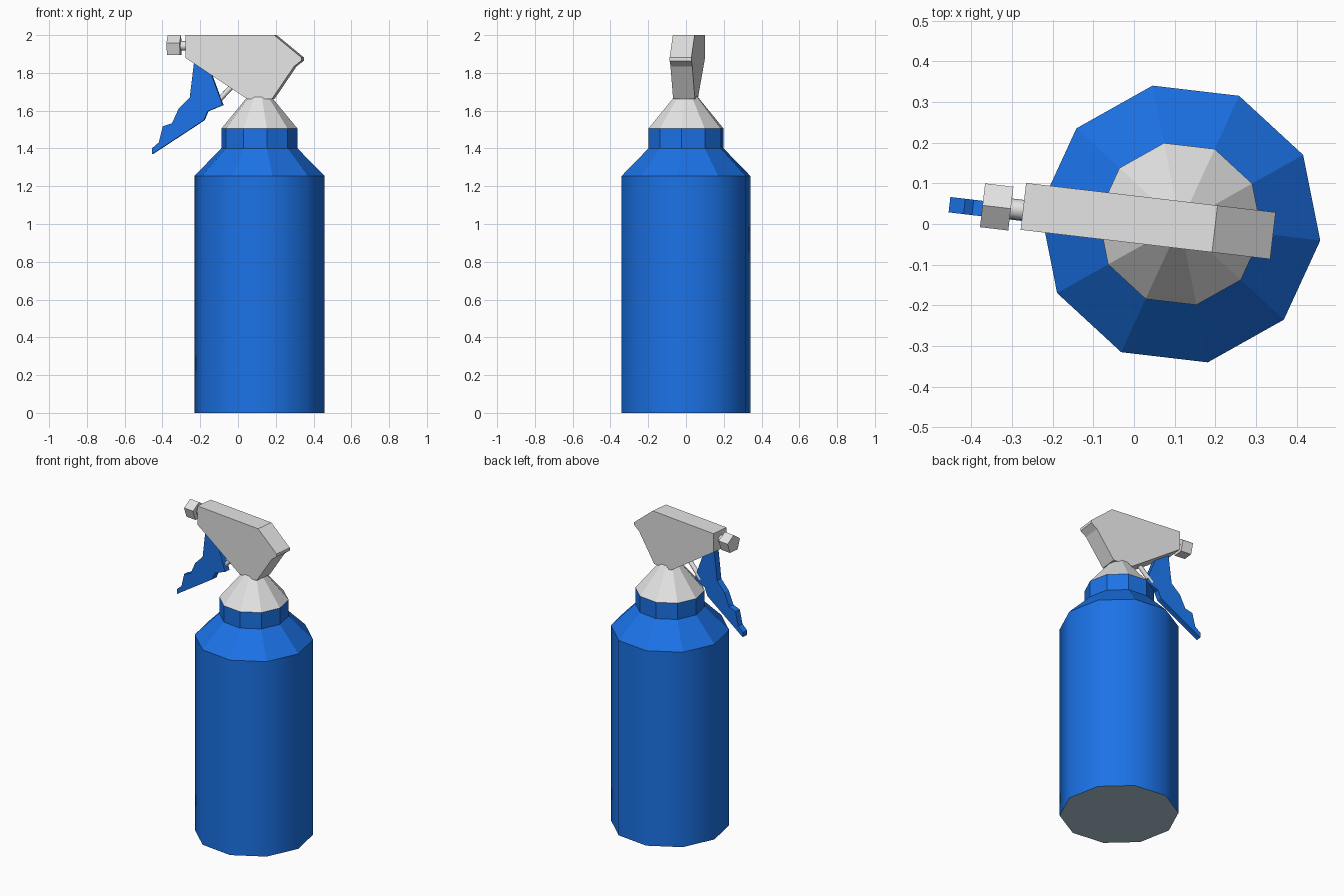
import bpy, bmesh, math
from mathutils import Matrix, Vector

if "Cube" in bpy.data.objects:
    bpy.data.objects.remove(bpy.data.objects["Cube"])

# Bottle axis position and slight turn of the whole model
PLACE = Matrix.Translation((0.1135, 0, 0)) @ Matrix.Rotation(math.radians(-6.7), 4, 'Z')


def material(name, rgb):
    m = bpy.data.materials.new(name)
    m.diffuse_color = (*rgb, 1)
    m.use_nodes = True
    m.node_tree.nodes["Principled BSDF"].inputs["Base Color"].default_value = m.diffuse_color
    return m


BLUE = material("blue plastic", (0.011, 0.17, 0.8))
GREY = material("light grey plastic", (0.78, 0.78, 0.78))
BASE = material("dull grey base", (0.43, 0.60, 0.67))


def finish(name, bm, *mats, shift_y=0):
    bmesh.ops.recalc_face_normals(bm, faces=bm.faces)
    bm.transform(PLACE @ Matrix.Translation((0, shift_y, 0)))
    me = bpy.data.meshes.new(name)
    bm.to_mesh(me)
    bm.free()
    for m in mats:
        me.materials.append(m)
    ob = bpy.data.objects.new(name, me)
    bpy.context.collection.objects.link(ob)
    return ob


def lathe(name, rings, *mats, sides=10, smooth_below=None):
    """Stack of (radius, z) rings with closed ends."""
    bm = bmesh.new()
    loops = [[bm.verts.new((r * math.cos(a), r * math.sin(a), z))
              for a in (2 * math.pi * i / sides for i in range(sides))] for r, z in rings]
    for lo, hi in zip(loops, loops[1:]):
        for i in range(sides):
            j = (i + 1) % sides
            f = bm.faces.new((lo[i], lo[j], hi[j], hi[i]))
            f.smooth = smooth_below is not None and f.calc_center_median().z < smooth_below
    bottom = bm.faces.new(loops[0])
    bottom.material_index = len(mats) - 1
    bm.faces.new(loops[-1])
    return finish(name, bm, *mats)


def slab(name, profile, half_width, mat, shift_y=0):
    """Side profile (x, z) extruded evenly across y."""
    bm = bmesh.new()
    face = bm.faces.new([bm.verts.new((x, -half_width, z)) for x, z in profile])
    ext = bmesh.ops.extrude_face_region(bm, geom=[face])
    bmesh.ops.translate(bm, vec=(0, 2 * half_width, 0),
                        verts=[g for g in ext["geom"] if isinstance(g, bmesh.types.BMVert)])
    return finish(name, bm, mat, shift_y=shift_y)


def rod(name, start, end, radius, sides, mat, smooth=False, shift_y=0):
    """Prism between two (x, z) points, one corner pointing up."""
    a, b = Vector((start[0], 0, start[1])), Vector((end[0], 0, end[1]))
    d = (b - a).normalized()
    side = Vector((0, 1, 0))
    up = d.cross(side)
    if up.z < 0:
        up = -up
    bm = bmesh.new()
    ends = [[bm.verts.new(p + radius * (math.cos(t) * up + math.sin(t) * side))
             for t in (2 * math.pi * i / sides for i in range(sides))] for p in (a, b)]
    for i in range(sides):
        j = (i + 1) % sides
        f = bm.faces.new((ends[0][i], ends[0][j], ends[1][j], ends[1][i]))
        f.smooth = smooth
    for e in ends:
        bm.faces.new(e)
    return finish(name, bm, mat, shift_y=shift_y)


# Bottle with shoulder and collar; only the tall wall is smooth
lathe("bottle", [(0.347, 0), (0.347, 1.255), (0.203, 1.4), (0.203, 1.505)],
      BLUE, BASE, smooth_below=1.0)

# Conical cap running up into the head
lathe("cap_cone", [(0.203, 1.505), (0.061, 1.676), (0.04, 1.702)], GREY)

# Spray head
slab("spray_head", [(-0.388, 2.0), (-0.388, 1.88), (-0.058, 1.662), (0.074, 1.662),
                    (0.192, 1.835), (0.23, 1.864), (0.23, 1.882), (0.086, 2.0)],
     0.058, GREY, shift_y=-0.002)

# Nozzle and its five-sided cap
rod("nozzle_stem", (-0.43, 1.943), (-0.37, 1.943), 0.025, 12, GREY, smooth=True, shift_y=-0.011)
rod("nozzle_cap", (-0.488, 1.941), (-0.418, 1.941), 0.057, 5, GREY, shift_y=-0.011)

# Trigger and its push rod
slab("trigger", [(-0.343, 1.875), (-0.345, 1.85), (-0.367, 1.671), (-0.425, 1.613),
                 (-0.462, 1.533), (-0.511, 1.517), (-0.532, 1.432), (-0.569, 1.4),
                 (-0.567, 1.37), (-0.292, 1.549), (-0.271, 1.597), (-0.191, 1.629),
                 (-0.255, 1.8), (-0.265, 1.83)], 0.019, BLUE, shift_y=-0.019)
rod("push_rod", (-0.235, 1.635), (-0.11, 1.765), 0.014, 10, GREY, smooth=True, shift_y=-0.01)
